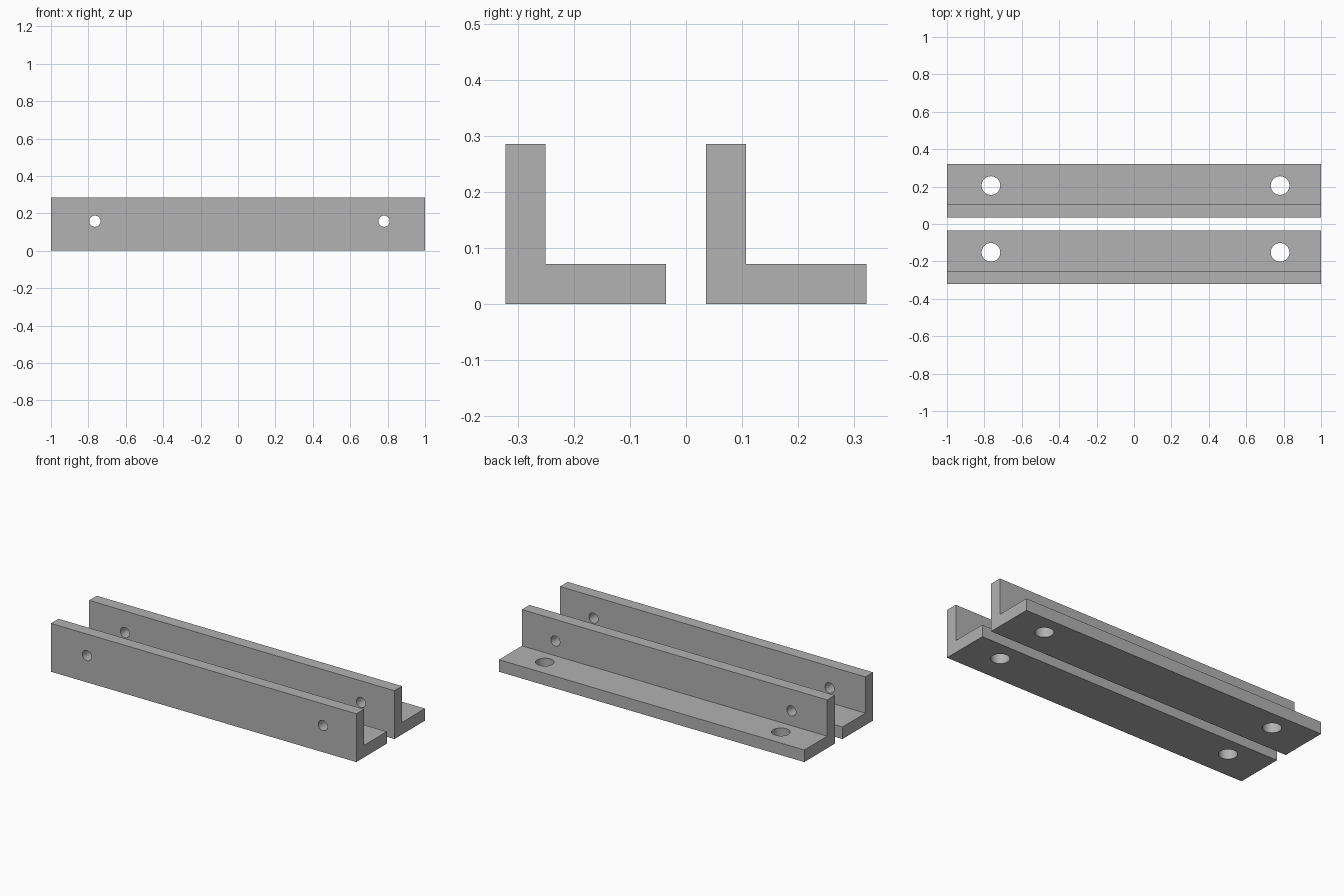
import bpy
import bmesh
import math
from mathutils import Matrix, Vector

cube = bpy.data.objects.get("Cube")
if cube:
    bpy.data.objects.remove(cube, do_unlink=True)

LENGTH = 2.0
LEG = 0.286        # width and height of the angle section
WALL = 0.0714      # thickness of both legs
HOLE_X = (-0.765, 0.781)
HOLE_OFFSET = 0.17  # flange hole distance from the outer face
HOLE_Z = 0.158

grey = bpy.data.materials.new("plain grey")
colour = (0.445, 0.445, 0.445, 1.0)
grey.use_nodes = True
grey.diffuse_color = colour
grey.node_tree.nodes["Principled BSDF"].inputs["Base Color"].default_value = colour


def add_object(name, bm):
    bmesh.ops.recalc_face_normals(bm, faces=bm.faces)
    mesh = bpy.data.meshes.new(name)
    bm.to_mesh(mesh)
    bm.free()
    mesh.materials.append(grey)
    obj = bpy.data.objects.new(name, mesh)
    bpy.context.collection.objects.link(obj)
    return obj


def angle_bar(name, y):
    # L-shaped section extruded along x
    profile = [(0, 0), (LEG, 0), (LEG, WALL), (WALL, WALL), (WALL, LEG), (0, LEG)]
    bm = bmesh.new()
    face = bm.faces.new([bm.verts.new((-LENGTH / 2, y + u, v)) for u, v in profile])
    end = bmesh.ops.extrude_face_region(bm, geom=[face])["geom"]
    bmesh.ops.translate(bm, vec=(LENGTH, 0, 0),
                        verts=[v for v in end if isinstance(v, bmesh.types.BMVert)])
    bar = add_object(name, bm)

    # Drill the flange and upright holes
    bm = bmesh.new()
    upright_turn = Matrix.Rotation(math.pi / 2, 4, "X")
    for x in HOLE_X:
        for radius, centre, turn in (
            (0.05, Vector((x, y + HOLE_OFFSET, WALL / 2)), Matrix()),
            (0.03, Vector((x, y + WALL / 2, HOLE_Z)), upright_turn),
        ):
            bmesh.ops.create_cone(bm, cap_ends=True, segments=48, radius1=radius,
                                  radius2=radius, depth=WALL * 1.5,
                                  matrix=Matrix.Translation(centre) @ turn)
    drill = add_object(name + "_drill", bm)
    drill.hide_render = True
    cut = bar.modifiers.new("holes", "BOOLEAN")
    cut.operation = "DIFFERENCE"
    cut.solver = "EXACT"
    cut.object = drill

    # Apply the cut, then drop the drill
    bpy.ops.object.select_all(action="DESELECT")
    bar.select_set(True)
    bpy.context.view_layer.objects.active = bar
    bpy.ops.object.modifier_apply(modifier=cut.name)
    bpy.data.objects.remove(drill, do_unlink=True)
    bpy.ops.object.shade_smooth_by_angle(angle=math.radians(30))


angle_bar("front_angle_bar", -0.3215)
angle_bar("back_angle_bar", 0.0355)
